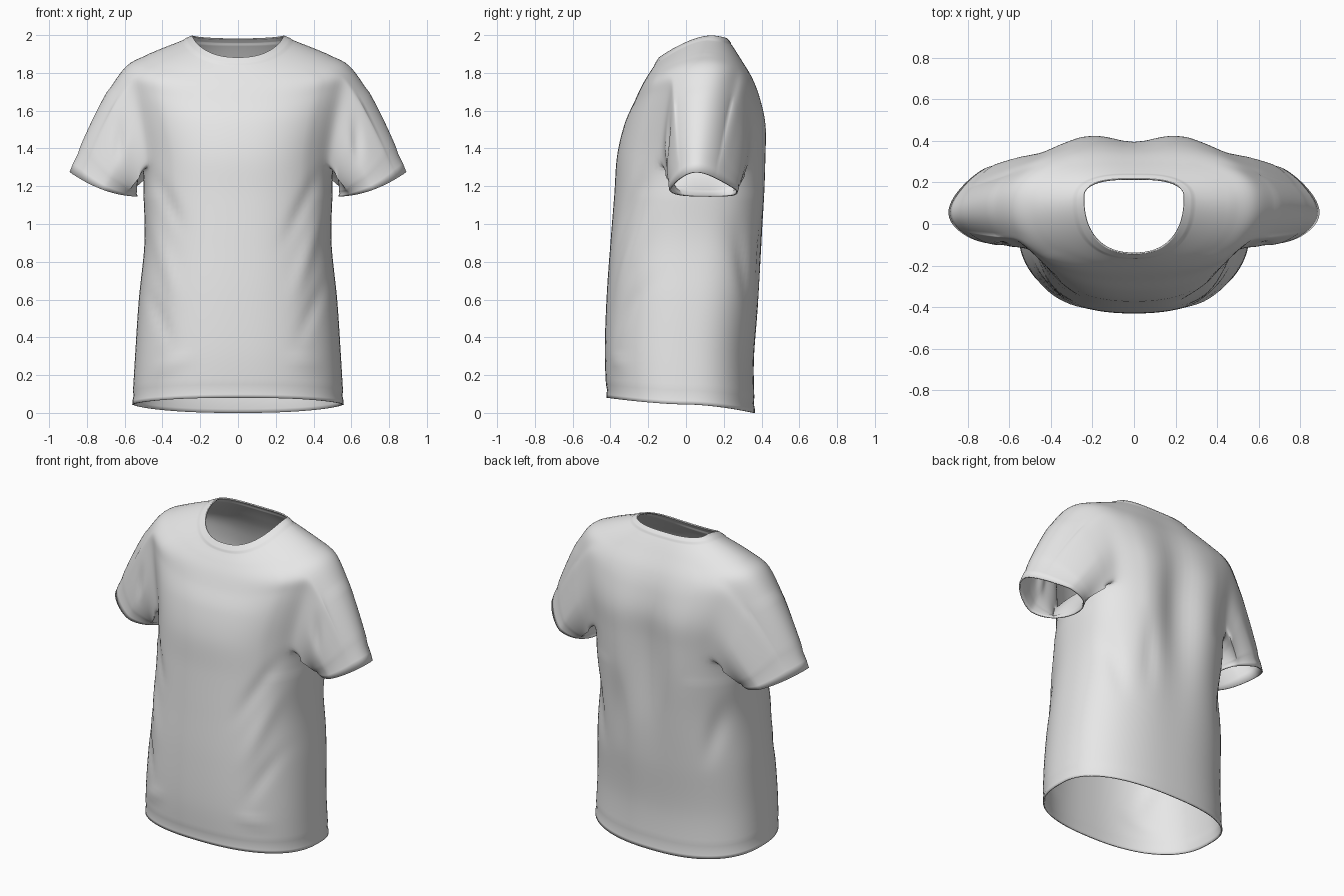
import bpy, bmesh
from math import sin, cos, pi, exp, atan2
from mathutils import Vector

if "Cube" in bpy.data.objects:
    bpy.data.objects.remove(bpy.data.objects["Cube"])

COLS, STEPS, SLEEVE_ROWS = 96, 8, 18

# Body cross-sections from hem to neckline:
# half width, side y, front y, back y, side z, front z, back z
RINGS = [
    (.56, 0, -.42, .365, .045, .08, 0),
    (.545, 0, -.43, .36, .30, .32, .28),
    (.525, .02, -.42, .39, .60, .62, .60),
    (.495, .03, -.40, .42, .90, .90, .90),
    (.50, .05, -.38, .44, 1.15, 1.15, 1.15),
    (.51, .08, -.365, .445, 1.36, 1.36, 1.36),
    (.55, .10, -.325, .44, 1.55, 1.53, 1.52),
    (.59, .10, -.272, .405, 1.73, 1.65, 1.66),
    (.60, .10, -.235, .36, 1.84, 1.73, 1.77),
    (.45, .10, -.20, .30, 1.91, 1.79, 1.87),
    (.30, .11, -.17, .25, 1.97, 1.835, 1.945),
    (.24, .13, -.14, .22, 1.995, 1.88, 1.98),
]

# Cloth folds: x, z start; x, z end; front (-1) or back (1); width; depth
FOLDS = [
    (.47, 1.36, .20, .80, -1, .035, -.012),
    (.47, 1.18, .26, .50, -1, .035, .012),
    (-.47, 1.32, -.26, .90, -1, .035, -.011),
    (-.47, 1.10, -.30, .50, -1, .04, .011),
    (.50, .78, .28, .30, -1, .03, -.010),
    (-.50, .70, -.32, .30, -1, .03, -.010),
    (-.50, .20, -.20, .32, -1, .035, .008),
    (.48, .24, .22, .30, -1, .03, .007),
    (.46, 1.10, .34, .50, 1, .04, -.014),
    (-.46, 1.10, -.36, .55, 1, .04, -.014),
    (.22, 1.20, .20, .55, 1, .05, -.012),
    (.64, 1.26, .62, 1.62, -1, .025, -.012),
    (-.64, 1.26, -.62, 1.60, -1, .025, -.012),
]


def spline(a, b, c, d, t):
    """Smooth blend from b to c."""
    return b + .5 * t * (c - a + t * (2*a - 5*b + 4*c - d + t * (3*(b - c) + d - a)))


def section(row):
    """Interpolated cross-section values for a row of the body."""
    k = min(row // STEPS, len(RINGS) - 2)
    t = row / STEPS - k
    keys = [RINGS[max(0, min(len(RINGS) - 1, k + j))] for j in (-1, 0, 1, 2)]
    return [spline(*v, t) for v in zip(*keys)]


def body_point(row, col):
    w, ys, yf, yb, zs, zf, zb = section(row)
    a = 2 * pi * col / COLS
    c, s = cos(a), sin(a)
    x = w * abs(c) ** .85 * (1 if c > 0 else -1)
    end_y, end_z, power = (yb, zb, .8) if s > 0 else (yf, zf, .85)
    y = ys + (end_y - ys) * abs(s) ** power
    z = zs + (end_z - zs) * abs(s) ** 1.35
    if s > 0:  # hollow along the spine
        y -= .065 * exp(-(x / .14) ** 2) * exp(-((z - 1.25) / .45) ** 2)
    return Vector((x, y, z))


bm = bmesh.new()

# Body grid, open at hem, neck and both armholes
rows = (len(RINGS) - 1) * STEPS + 1
grid = [[bm.verts.new(body_point(r, c)) for c in range(COLS)] for r in range(rows)]
low, high = 5 * STEPS - 2, 8 * STEPS + 1
half = COLS // 2
armholes = {1: (-7, 11), -1: (half - 11, half + 7)}


def in_armhole(r, c):
    return low <= r < high and any(
        (c - a) % COLS < b - a for a, b in armholes.values())


for r in range(rows - 1):
    for c in range(COLS):
        if not in_armhole(r, c):
            d = (c + 1) % COLS
            bm.faces.new((grid[r][c], grid[r][d], grid[r + 1][d], grid[r + 1][c]))


def add_sleeve(side, first, last):
    """Sweep the armhole edge outward and down to the cuff."""
    loop = [grid[low][c % COLS] for c in range(first, last)]
    loop += [grid[r][last % COLS] for r in range(low, high)]
    loop += [grid[high][c % COLS] for c in range(last, first, -1)]
    loop += [grid[r][first % COLS] for r in range(high, low, -1)]
    paths = []
    for v in loop:
        phi = atan2((v.co.z - 1.58) / .25, (v.co.y - .11) / .21)
        up, across = sin(phi), cos(phi)
        taper = 1 - .3 * max(up, 0)
        end = Vector((side * (.712 + .18 * up), .09 + .18 * across * taper - .035 * up,
                      1.21 + .065 * up - .03 * across ** 2))
        bend = Vector((-side * .025 * up, .02 * across, .15 * max(up, 0)))
        paths.append((v.co.copy(), (v.co + end) / 2 + bend, end))
    rings = [loop]
    for i in range(1, SLEEVE_ROWS + 1):
        t = i / SLEEVE_ROWS
        rings.append([bm.verts.new(p * (1-t)**2 + q * 2*t*(1-t) + e * t*t)
                      for p, q, e in paths])
    n = len(loop)
    for a, b in zip(rings, rings[1:]):
        for k in range(n):
            m = (k + 1) % n
            bm.faces.new((a[k], a[m], b[m], b[k]))
    return rings


sleeves = [add_sleeve(side, *span) for side, span in armholes.items()]

# Soften the join between body and sleeves
join = {v for s in sleeves for ring in s[:7] for v in ring}
for a, b in armholes.values():
    join |= {grid[r][c % COLS] for r in range(low - 5, high + 6)
             for c in range(a - 5, b + 6)}
join = [v for v in join if v.link_faces]
for _ in range(12):
    bmesh.ops.smooth_vert(bm, verts=join, factor=.5,
                          use_axis_x=True, use_axis_y=True, use_axis_z=True)

# Remove loose points left inside the armholes
loose = [v for v in bm.verts if not v.link_faces]
bmesh.ops.delete(bm, geom=loose, context='VERTS')
bm.normal_update()


def fold_offset(v):
    total = 0
    for x1, z1, x2, z2, face, width, depth in FOLDS:
        if (v.co.y - .05) * face < 0:
            continue
        dx, dz = x2 - x1, z2 - z1
        px, pz = v.co.x - x1, v.co.z - z1
        size = dx * dx + dz * dz
        t = (px * dx + pz * dz) / size
        if 0 < t < 1:
            d = (px * dz - pz * dx) / size ** .5
            total += depth * sin(pi * t) ** 2 * exp(-(d / width) ** 2)
    return total


# Folds, raised collar band and stitched hems
offsets = {v: fold_offset(v) for v in bm.verts}
for r in range(rows - STEPS + 1, rows):
    for v in grid[r]:
        offsets[v] = .004
stitches = [grid[2]] + [s[-3] for s in sleeves]
for v in [v for line in stitches for v in line]:
    offsets[v] -= .004
moves = [(v, v.normal * d) for v, d in offsets.items()]
for v, move in moves:
    v.co += move

mesh = bpy.data.meshes.new("shirt")
bm.to_mesh(mesh)
bm.free()
shirt = bpy.data.objects.new("shirt", mesh)
bpy.context.collection.objects.link(shirt)

# Cloth colour
cloth = bpy.data.materials.new("light grey cloth")
cloth.use_nodes = True
colour = (.8, .8, .8, 1)
cloth.diffuse_color = colour
cloth.node_tree.nodes["Principled BSDF"].inputs["Base Color"].default_value = colour
mesh.materials.append(cloth)

# Thin cloth with a rounded finish
thick = shirt.modifiers.new("cloth thickness", 'SOLIDIFY')
thick.thickness = .008
thick.offset = -1
bpy.context.view_layer.objects.active = shirt
shirt.select_set(True)
bpy.ops.object.shade_smooth_by_angle(angle=1.0)
